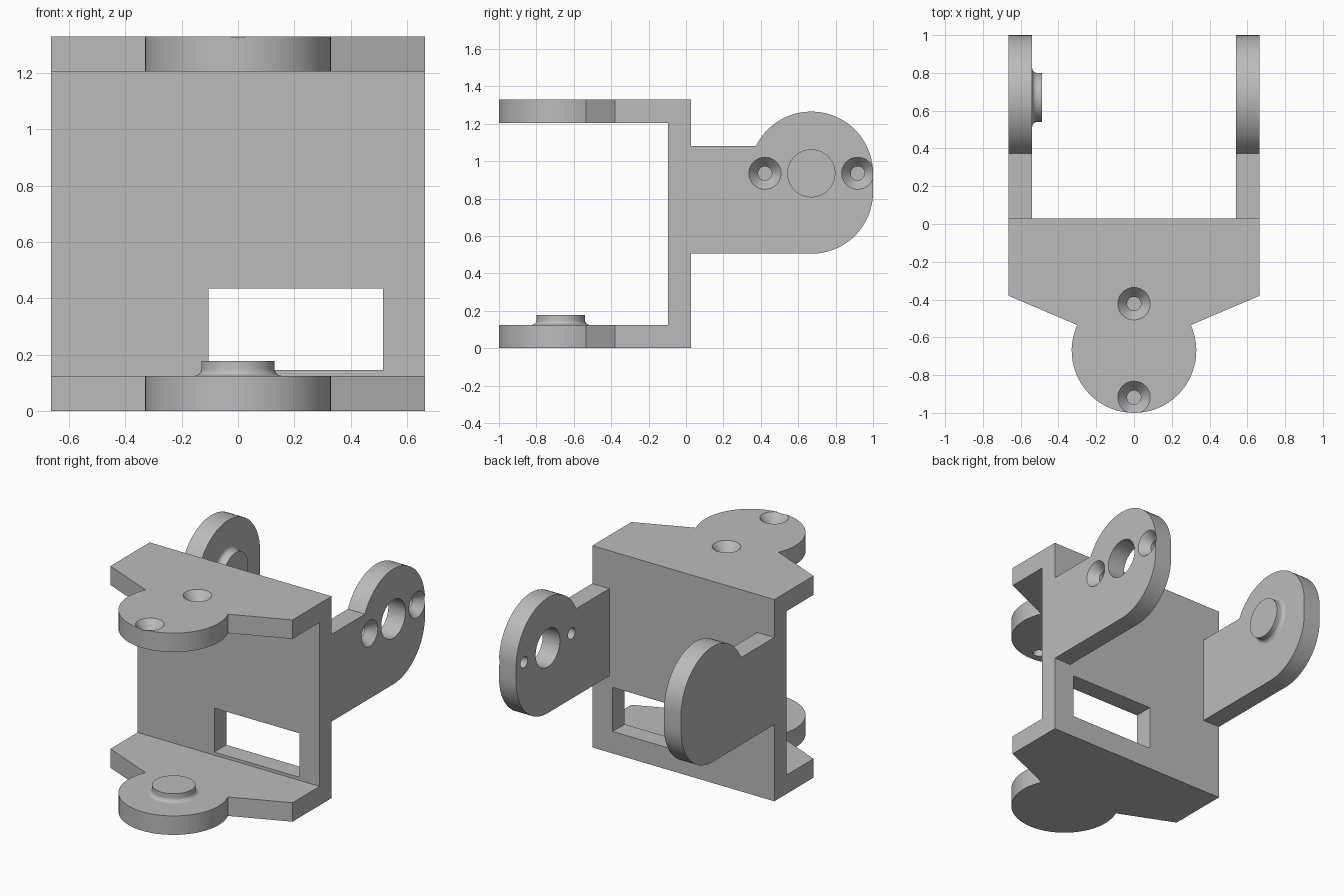
import bpy
import bmesh
import math
from mathutils import Matrix, Vector

cube = bpy.data.objects.get("Cube")
if cube:
    bpy.data.objects.remove(cube, do_unlink=True)

grey = bpy.data.materials.new("grey")
grey.use_nodes = True
GREY = (0.50, 0.50, 0.50, 1.0)
grey.diffuse_color = GREY
grey.node_tree.nodes["Principled BSDF"].inputs["Base Color"].default_value = GREY

T = 0.125        # plate thickness
HUB = 0.33       # radius of the rounded plate ends
HUB_Y = 0.67     # distance of the hub axes from the centre
HEIGHT = 1.33
HALF = 0.664     # half width
WALL_FRONT, WALL_BACK = -0.097, 0.028


def frame(u, v, w, origin):
    """Plate frame: u = reach, v = across, w = outward, origin on the hub's inner face."""
    m = Matrix((u, v, w)).transposed().to_4x4()
    m.translation = Vector(origin)
    return m


def finish(bm, name, matrix=Matrix()):
    bm.transform(matrix)
    bmesh.ops.recalc_face_normals(bm, faces=bm.faces)
    mesh = bpy.data.meshes.new(name)
    bm.to_mesh(mesh)
    bm.free()
    mesh.materials.append(grey)
    obj = bpy.data.objects.new(name, mesh)
    bpy.context.collection.objects.link(obj)
    return obj


def plate(name, outline, matrix):
    bm = bmesh.new()
    face = bm.faces.new([bm.verts.new((u, v, 0)) for u, v in outline])
    new = bmesh.ops.extrude_face_region(bm, geom=[face])["geom"]
    bmesh.ops.translate(bm, vec=(0, 0, T),
                        verts=[g for g in new if isinstance(g, bmesh.types.BMVert)])
    return finish(bm, name, matrix)


def lathe(name, profile, matrix, u=0.0, steps=64):
    """Turn an (r, w) profile about the w axis at reach u."""
    bm = bmesh.new()
    verts = [bm.verts.new((u + r, 0, w)) for r, w in profile]
    edges = [bm.edges.new(pair) for pair in zip(verts, verts[1:])]
    bmesh.ops.spin(bm, geom=verts + edges, cent=(u, 0, 0), axis=(0, 0, 1),
                   angle=math.tau, steps=steps, use_merge=True)
    bmesh.ops.remove_doubles(bm, verts=bm.verts, dist=1e-5)
    return finish(bm, name, matrix)


def box(name, lo, hi):
    bm = bmesh.new()
    bmesh.ops.create_cube(bm, size=1)
    size = Vector(hi) - Vector(lo)
    mid = (Vector(hi) + Vector(lo)) / 2
    return finish(bm, name, Matrix.Translation(mid) @ Matrix.Diagonal((*size, 1)))


def cut(obj, cutters):
    """Subtract the cutters, bake the result and delete them."""
    for c in cutters:
        c.hide_render = True
        mod = obj.modifiers.new("cut", 'BOOLEAN')
        mod.operation = 'DIFFERENCE'
        mod.solver = 'EXACT'
        mod.object = c
    graph = bpy.context.evaluated_depsgraph_get()
    baked = bpy.data.meshes.new_from_object(obj.evaluated_get(graph))
    obj.modifiers.clear()
    obj.data = baked
    for c in cutters:
        bpy.data.objects.remove(c, do_unlink=True)


def arc(start, end, v=0.0, n=40):
    angles = [math.radians(start + (end - start) * i / n) for i in range(n + 1)]
    return [(HUB * math.cos(a), v + HUB * math.sin(a)) for a in angles]


# Outlines in the plate frame
ROOT = -HUB_Y - WALL_FRONT
fork_outline = ([(ROOT, -HALF), (-0.29, -HALF)] + arc(-114.2, 114.2)
                + [(-0.29, HALF), (ROOT, HALF)])
ARM_ROOT = WALL_BACK - HUB_Y
arm_outline = ([(ARM_ROOT, -0.43)] + arc(-90, 0, v=-0.10)
               + arc(0, 153.9)[1:] + [(ARM_ROOT, 0.145)])

# Plate frames
X, Y, Z = Vector((1, 0, 0)), Vector((0, 1, 0)), Vector((0, 0, 1))
ARM_Z = 0.935
top_frame = frame(-Y, X, Z, (0, -HUB_Y, HEIGHT - T))
bottom_frame = frame(-Y, X, -Z, (0, -HUB_Y, T))
left_frame = frame(Y, Z, X, (HALF - T, HUB_Y, ARM_Z))
right_frame = frame(Y, Z, -X, (-HALF + T, HUB_Y, ARM_Z))

# Wall with the rectangular window
wall = box("wall", (-HALF, WALL_FRONT, 0), (HALF, WALL_BACK, HEIGHT))
cut(wall, [box("window_cutter", (-0.105, -0.3, 0.145), (0.515, 0.3, 0.435))])

# Four plates
top_plate = plate("top_plate", fork_outline, top_frame)
bottom_plate = plate("bottom_plate", fork_outline, bottom_frame)
left_arm = plate("left_arm", arm_outline, left_frame)
right_arm = plate("right_arm", arm_outline, right_frame)

# Countersunk screw holes, and the pivot hole in the left arm
SINK_R, HOLE_R, SINK_D = 0.086, 0.037, 0.06
screw = [(0, -0.1), (HOLE_R, -0.1), (HOLE_R, T - SINK_D),
         (SINK_R, T), (SINK_R, T + 0.05), (0, T + 0.05)]
pivot = [(0, -0.1), (0.126, -0.1), (0.126, T + 0.1), (0, T + 0.1)]


def screw_cutters(matrix):
    return [lathe("screw_cutter", screw, matrix, u, 32) for u in (-0.248, 0.248)]


cut(top_plate, screw_cutters(top_frame))
cut(left_arm, screw_cutters(left_frame) + [lathe("pivot_cutter", pivot, left_frame)])

# Pivot bosses with a filleted foot
FILLET, BOSS_R, BOSS_H = 0.025, 0.13, 0.053
foot = [(BOSS_R + FILLET * (1 - math.sin(a)), -FILLET * (1 - math.cos(a)))
        for a in (math.radians(15 * i) for i in range(7))]
boss = [(0, 0)] + foot + [(BOSS_R, -BOSS_H), (0, -BOSS_H)]
bottom_boss = lathe("bottom_boss", boss, bottom_frame)
right_boss = lathe("right_boss", boss, right_frame)

# Smooth the curves, keep the edges sharp
bpy.ops.object.select_all(action='DESELECT')
for obj in (wall, top_plate, bottom_plate, left_arm, right_arm, bottom_boss, right_boss):
    obj.select_set(True)
bpy.context.view_layer.objects.active = wall
bpy.ops.object.shade_smooth_by_angle(angle=math.radians(30))
